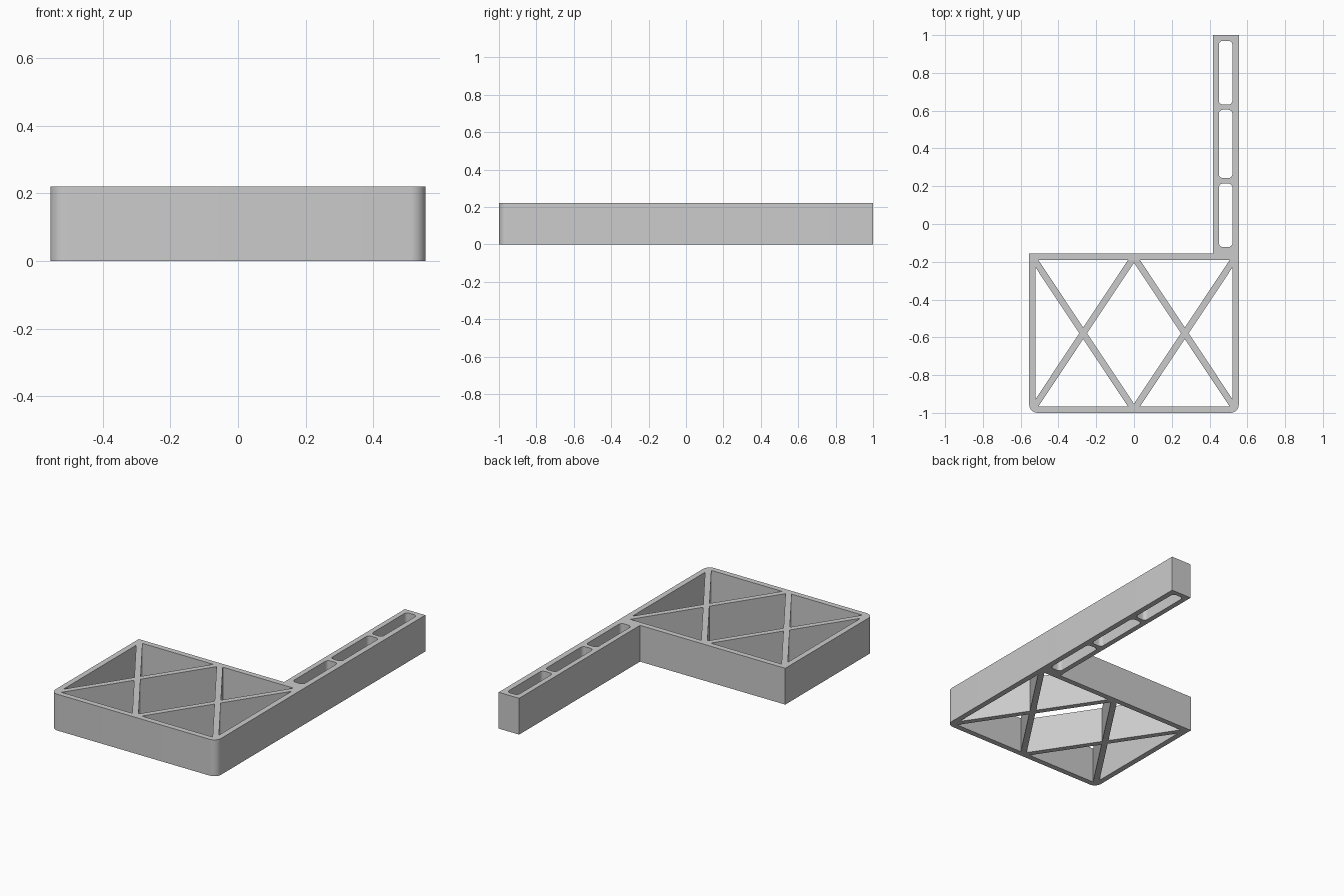
import bpy, bmesh
from math import pi, cos, sin, radians

if "Cube" in bpy.data.objects:
    bpy.data.objects.remove(bpy.data.objects["Cube"], do_unlink=True)

HEIGHT = 0.22
SIDE, FRONT, BACK = 0.555, -1.0, -0.157     # outer limits of the frame
WALL = 0.034
ARM_X = 0.418                               # inner face of the arm

# Single grey material
grey = bpy.data.materials.new("light_grey")
grey.use_nodes = True
colour = (0.6, 0.6, 0.6, 1)
grey.diffuse_color = colour
grey.node_tree.nodes["Principled BSDF"].inputs["Base Color"].default_value = colour


def arc(cx, cy, r, start, steps=8):
    """Quarter circle, counter-clockwise from the start angle."""
    return [(cx + r * cos(start + pi / 2 * i / steps),
             cy + r * sin(start + pi / 2 * i / steps)) for i in range(steps + 1)]


def rounded_rect(x0, x1, y0, y1, r):
    return (arc(x1 - r, y1 - r, r, 0) + arc(x0 + r, y1 - r, r, pi / 2)
            + arc(x0 + r, y0 + r, r, pi) + arc(x1 - r, y0 + r, r, 1.5 * pi))


# Outline: frame with rounded front corners and a long arm at the back
R = 0.045
outline = (arc(-SIDE + R, FRONT + R, R, pi) + arc(SIDE - R, FRONT + R, R, 1.5 * pi)
           + [(SIDE, 1), (ARM_X, 1), (ARM_X, BACK), (-SIDE, BACK)])
loops = [outline]

# Openings left between the crossed struts, from the strut centre lines
strut = 0.034
mid_x, mid_y = (SIDE - WALL / 2) / 2, (FRONT + BACK) / 2
half_h = (BACK - FRONT - WALL) / 2          # centre of cell to wall centre line
slope = half_h / mid_x
length = (mid_x ** 2 + half_h ** 2) ** 0.5
gap_x = strut / 2 * length / half_h         # half strut measured along x
gap_y = strut / 2 * length / mid_x          # half strut measured along y
in_h = half_h - WALL / 2
in_x = mid_x - WALL / 2
base = in_h / slope - gap_x                 # half base of end triangles
rise = in_x * slope - gap_y                 # half base of side triangles

for s in (-1, 1):
    cx = s * mid_x
    for t in (-1, 1):
        loops.append([(cx, mid_y + t * gap_y),
                      (cx - base, mid_y + t * in_h),
                      (cx + base, mid_y + t * in_h)])
    loops.append([(cx + s * gap_x, mid_y),
                  (cx + s * in_x, mid_y + rise),
                  (cx + s * in_x, mid_y - rise)])
tip_x, tip_y = mid_x - gap_x, half_h - gap_y
loops.append([(tip_x, mid_y), (0, mid_y + tip_y), (-tip_x, mid_y), (0, mid_y - tip_y)])

# Rounded slots along the arm
for y0, y1 in ((-0.122, 0.214), (0.243, 0.605), (0.632, 0.97)):
    loops.append(rounded_rect(ARM_X + 0.031, SIDE - WALL, y0, y1, 0.022))

# Filled profile with holes, extruded to full height
curve = bpy.data.curves.new("profile", 'CURVE')
curve.dimensions = '2D'
curve.fill_mode = 'BOTH'
curve.extrude = HEIGHT / 2
for pts in loops:
    spline = curve.splines.new('POLY')
    spline.points.add(len(pts) - 1)
    for p, (x, y) in zip(spline.points, pts):
        p.co = (x, y, 0, 1)
    spline.use_cyclic_u = True
helper = bpy.data.objects.new("profile", curve)
bpy.context.collection.objects.link(helper)
bpy.context.view_layer.update()
mesh = bpy.data.meshes.new_from_object(
    helper.evaluated_get(bpy.context.evaluated_depsgraph_get()))
bpy.data.objects.remove(helper, do_unlink=True)

# Clean solid standing on the ground
bm = bmesh.new()
bm.from_mesh(mesh)
bmesh.ops.remove_doubles(bm, verts=bm.verts, dist=0.0001)
bmesh.ops.translate(bm, verts=bm.verts, vec=(0, 0, HEIGHT / 2))
bmesh.ops.recalc_face_normals(bm, faces=bm.faces)
bm.to_mesh(mesh)
bm.free()
mesh.materials.clear()
mesh.materials.append(grey)

bracket = bpy.data.objects.new("braced_frame_with_arm", mesh)
bpy.context.collection.objects.link(bracket)
bpy.ops.object.select_all(action='DESELECT')
bracket.select_set(True)
bpy.context.view_layer.objects.active = bracket
bpy.ops.object.shade_smooth_by_angle(angle=radians(30))
